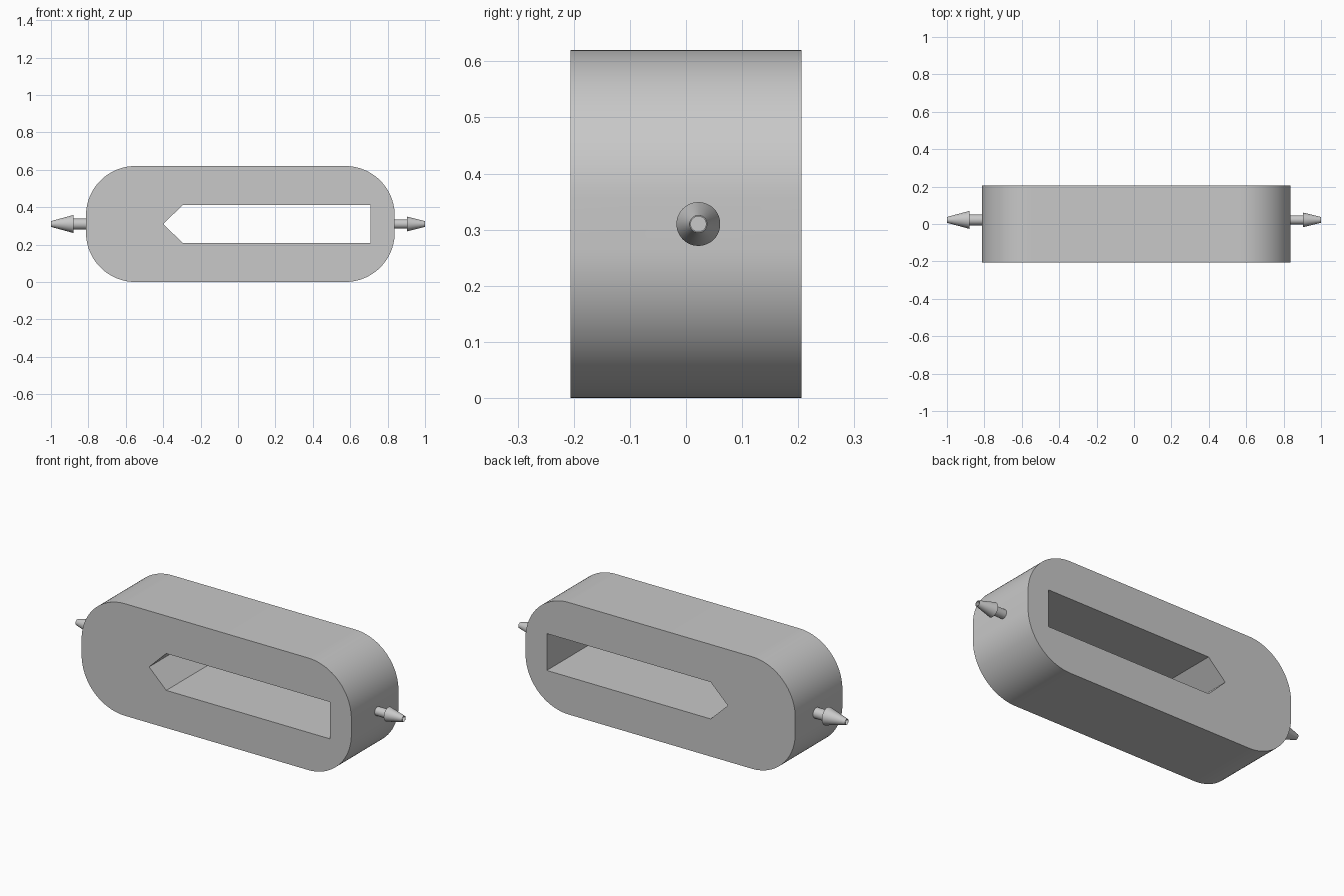
import bpy, bmesh
from math import sin, cos, pi, radians

old = bpy.data.objects.get("Cube")
if old:
    bpy.data.objects.remove(old, do_unlink=True)

grey = bpy.data.materials.new("plain_grey")
grey.use_nodes = True
colour = (0.58, 0.58, 0.58, 1)
grey.diffuse_color = colour
grey.node_tree.nodes["Principled BSDF"].inputs["Base Color"].default_value = colour

AXIS_Y, AXIS_Z = 0.022, 0.31
BORE = 0.0135


def make_object(name, bm):
    bmesh.ops.recalc_face_normals(bm, faces=bm.faces)
    mesh = bpy.data.meshes.new(name)
    bm.to_mesh(mesh)
    bm.free()
    mesh.materials.append(grey)
    obj = bpy.data.objects.new(name, mesh)
    bpy.context.collection.objects.link(obj)
    return obj


def prism(name, outline, half_depth):
    """Extrude an x-z outline along y."""
    bm = bmesh.new()
    face = bm.faces.new([bm.verts.new((x, -half_depth, z)) for x, z in outline])
    result = bmesh.ops.extrude_face_region(bm, geom=[face])
    moved = [v for v in result["geom"] if isinstance(v, bmesh.types.BMVert)]
    bmesh.ops.translate(bm, verts=moved, vec=(0, 2 * half_depth, 0))
    return make_object(name, bm)


def lathe(name, profile, steps=48):
    """Turn a closed (x, radius) profile around the bore axis."""
    bm = bmesh.new()
    rings = []
    for i in range(steps):
        a = 2 * pi * i / steps
        rings.append([bm.verts.new((x, AXIS_Y + r * cos(a), AXIS_Z + r * sin(a)))
                      for x, r in profile])
    n = len(profile)
    for i in range(steps):
        a, b = rings[i], rings[(i + 1) % steps]
        for j in range(n):
            k = (j + 1) % n
            bm.faces.new((a[j], a[k], b[k], b[j]))
    return make_object(name, bm)


def activate(obj):
    bpy.ops.object.select_all(action="DESELECT")
    obj.select_set(True)
    bpy.context.view_layer.objects.active = obj


def cut(obj, cutter):
    cutter.hide_render = True
    mod = obj.modifiers.new("cut", "BOOLEAN")
    mod.operation = "DIFFERENCE"
    mod.solver = "EXACT"
    mod.object = cutter
    activate(obj)
    bpy.ops.object.modifier_apply(modifier=mod.name)
    bpy.data.objects.remove(cutter, do_unlink=True)


def smooth(obj):
    activate(obj)
    bpy.ops.object.shade_smooth_by_angle(angle=radians(25))


# Rounded block
LEFT, RIGHT, TOP, RADIUS = -0.813, 0.838, 0.62, 0.265
corners = [(RIGHT - RADIUS, TOP - RADIUS), (LEFT + RADIUS, TOP - RADIUS),
           (LEFT + RADIUS, RADIUS), (RIGHT - RADIUS, RADIUS)]
outline = []
for q, (cx, cz) in enumerate(corners):
    for s in range(25):
        a = pi / 2 * (q + s / 24)
        outline.append((cx + RADIUS * cos(a), cz + RADIUS * sin(a)))
body = prism("body", outline, 0.206)

# Pointed slot through the block
cut(body, prism("slot_cutter", [(-0.40, 0.31), (-0.295, 0.208), (0.708, 0.208),
                                (0.708, 0.412), (-0.295, 0.412)], 0.4))

# Thin bore from each end into the slot
for x0, x1 in ((-0.95, -0.3), (0.6, 0.95)):
    bm = bmesh.new()
    bmesh.ops.create_cone(bm, cap_ends=True, segments=48, radius1=BORE,
                          radius2=BORE, depth=x1 - x0)
    for v in bm.verts:
        x, y, z = v.co
        v.co = ((x0 + x1) / 2 + z, AXIS_Y + x, AXIS_Z + y)
    cut(body, make_object("bore_cutter", bm))
smooth(body)

# Barbed hollow nozzles: wall, barb position, end, stem radius, barb radius
for name, wall, barb, end, stem, flare in (
        ("inlet_nozzle", LEFT + 0.01, -0.88, -1.0, 0.029, 0.048),
        ("outlet_nozzle", RIGHT - 0.01, 0.904, 1.0, 0.024, 0.039)):
    smooth(lathe(name, [(wall, BORE), (wall, stem), (barb, stem), (barb, flare),
                        (end, BORE + 0.002), (end, BORE)]))
